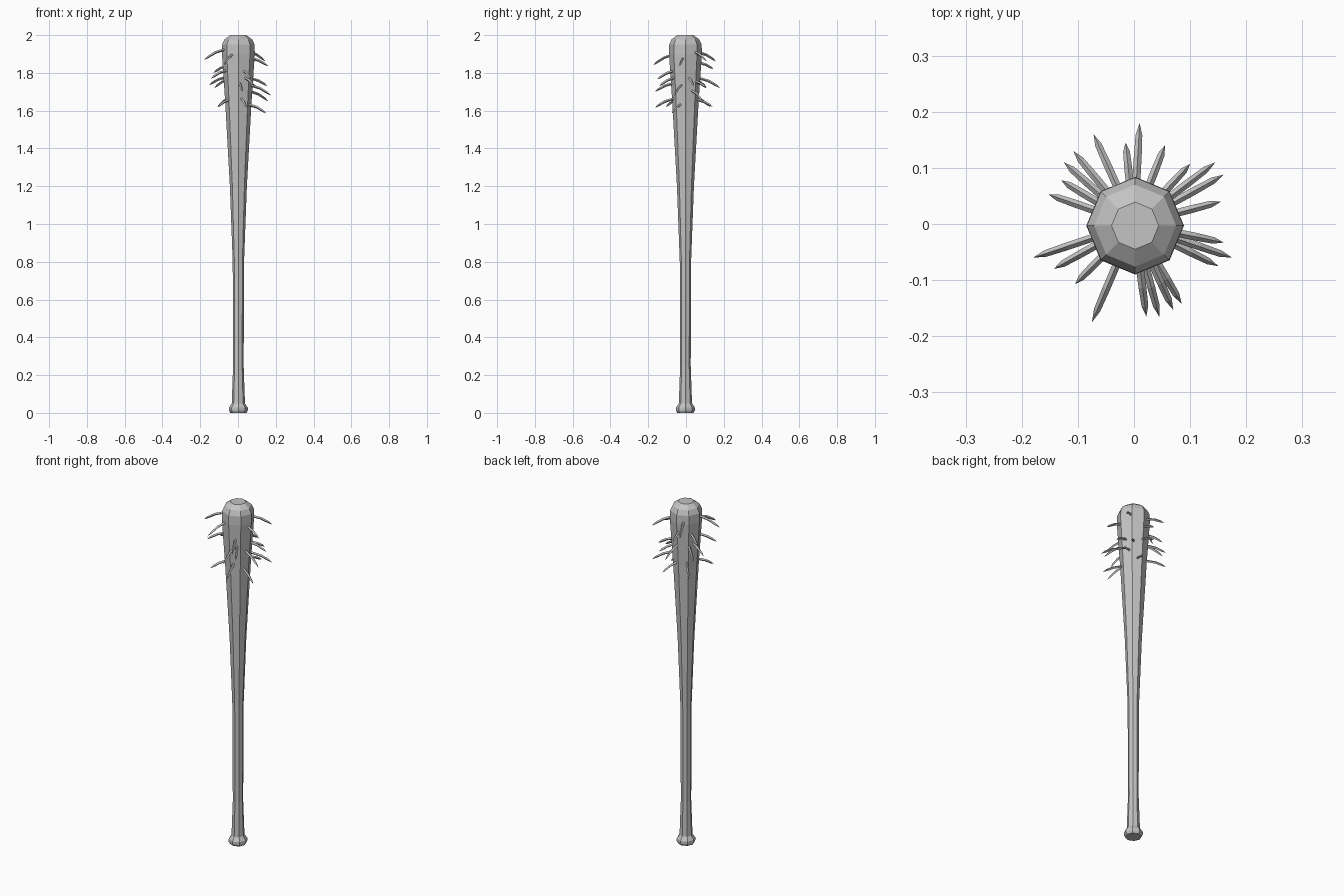
import bpy, bmesh, math
from mathutils import Vector

cube = bpy.data.objects.get("Cube")
if cube:
    bpy.data.objects.remove(cube, do_unlink=True)

grey = bpy.data.materials.new("plain grey")
grey.use_nodes = True
grey.diffuse_color = (0.55, 0.55, 0.55, 1)
grey.node_tree.nodes["Principled BSDF"].inputs["Base Color"].default_value = (0.55, 0.55, 0.55, 1)


def finish(bm, name):
    """Turn a bmesh into a flat-shaded object in the scene."""
    bmesh.ops.recalc_face_normals(bm, faces=bm.faces)
    mesh = bpy.data.meshes.new(name)
    bm.to_mesh(mesh)
    bm.free()
    mesh.materials.append(grey)
    obj = bpy.data.objects.new(name, mesh)
    bpy.context.collection.objects.link(obj)
    return obj


def bridge(bm, rings):
    """Join neighbouring vertex rings with quads."""
    for low, high in zip(rings, rings[1:]):
        count = len(low)
        for i in range(count):
            j = (i + 1) % count
            bm.faces.new((low[i], low[j], high[j], high[i]))


# Bat body: eight-sided lathe with a knob at the handle end, as (radius, height)
profile = [(0.043, 0), (0.05, 0.012), (0.05, 0.028), (0.035, 0.05), (0.028, 0.25),
           (0.03, 0.8), (0.045, 1.2), (0.07, 1.65), (0.087, 1.9), (0.086, 1.95),
           (0.073, 1.978), (0.042, 2)]
centre = Vector((0.002, -0.003, 0))
bm = bmesh.new()
rings = []
for radius, height in profile:
    rings.append([bm.verts.new(centre + Vector((radius * math.cos(k * math.pi / 4),
                                                radius * math.sin(k * math.pi / 4), height)))
                  for k in range(8)])
bridge(bm, rings)
bm.faces.new(list(reversed(rings[0])))
bm.faces.new(rings[-1])
finish(bm, "bat_body")


def nail(name, tip):
    """Drooping four-sided nail, bent halfway and pointed at the tip."""
    outward = Vector((tip.x, tip.y, 0))
    reach = outward.length
    outward.normalize()
    side = Vector((-outward.y, outward.x, 0))
    drop = 0.55 * (reach - 0.08)

    def along(t):
        distance = 0.06 + (reach - 0.06) * t
        return outward * distance + Vector((0, 0, tip.z + drop * (1 - t ** 1.6)))

    bm = bmesh.new()
    rings = []
    for t, size in ((0, 0.007), (0.5, 0.007), (0.82, 0.006)):
        direction = (along(t + 0.1) - along(max(t - 0.1, 0))).normalized()
        up = direction.cross(side)
        rings.append([bm.verts.new(along(t) + offset * size)
                      for offset in (side, up, -side, -up)])
    bridge(bm, rings)
    bm.faces.new(rings[0])
    point = bm.verts.new(tip)
    end = rings[-1]
    for i in range(4):
        bm.faces.new((end[i], end[(i + 1) % 4], point))
    finish(bm, name)


# Nail tips in thousandths, going round the barrel
tips = [(10, 180, 1720), (-15, 145, 1820), (55, 140, 1620), (100, 107, 1720),
        (145, 110, 1860), (160, 88, 1650), (155, 40, 1730), (160, -33, 1835),
        (175, -60, 1680), (150, -75, 1585), (85, -142, 1730), (70, -153, 1765),
        (45, -165, 1615), (22, -165, 1700), (-75, -175, 1840), (-105, -107, 1620),
        (-143, -80, 1770), (-180, -60, 1868), (-153, 53, 1735), (-130, 78, 1800),
        (-125, 110, 1720), (-108, 130, 1620), (-72, 160, 1860)]
for number, tip in enumerate(tips, 1):
    nail(f"nail_{number}", Vector(tip) / 1000)
